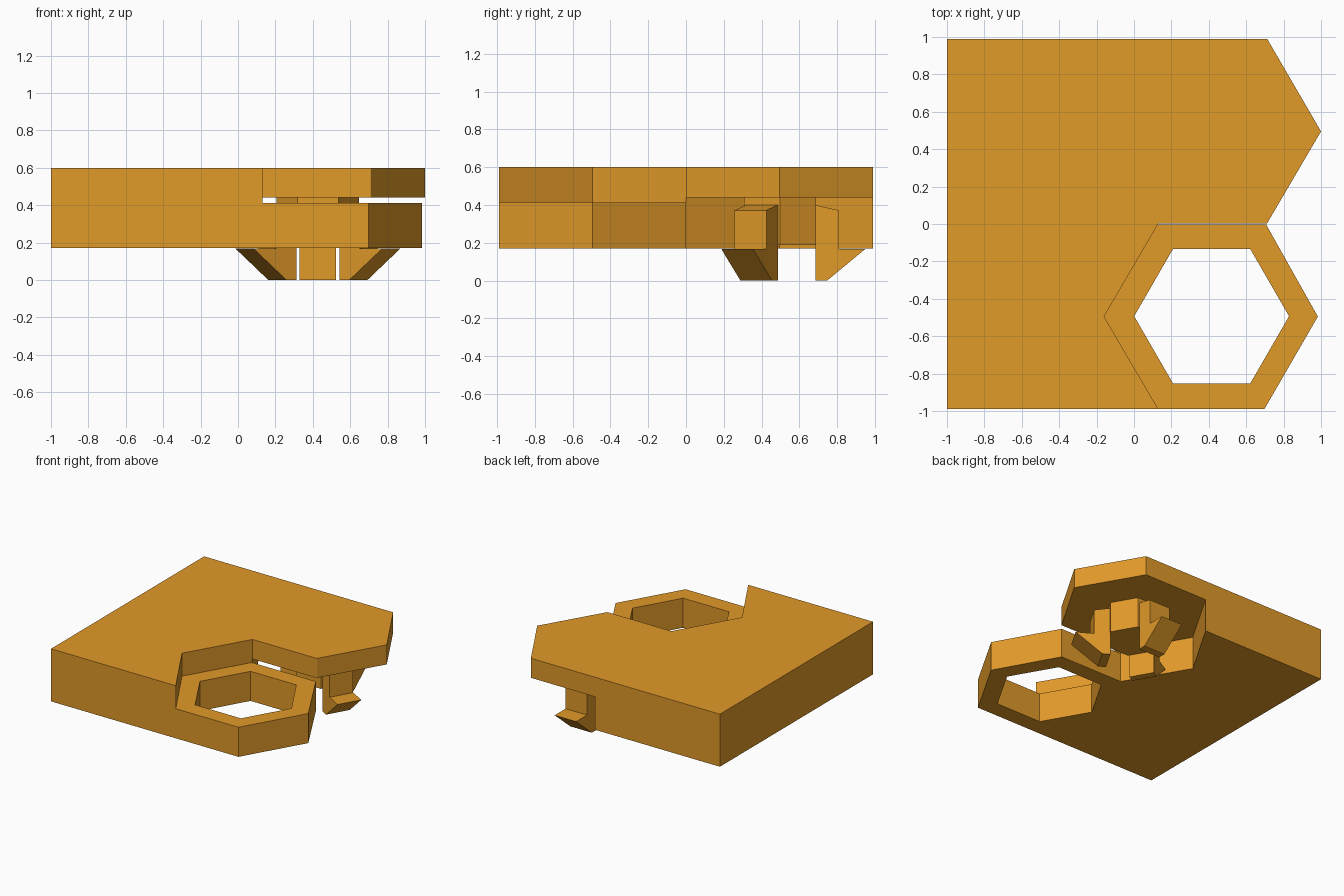
import bpy, bmesh, math
from mathutils import Matrix, Vector

if "Cube" in bpy.data.objects:
    bpy.data.objects.remove(bpy.data.objects["Cube"])

amber = bpy.data.materials.new("amber_plastic")
amber.diffuse_color = (0.745, 0.319, 0.022, 1)
amber.use_nodes = True
amber.node_tree.nodes["Principled BSDF"].inputs["Base Color"].default_value = amber.diffuse_color


def prism(name, pts, z0, z1):
    """Extrude a flat outline from z0 to z1."""
    bm = bmesh.new()
    face = bm.faces.new([bm.verts.new((x, y, z0)) for x, y in pts])
    top = bmesh.ops.extrude_face_region(bm, geom=[face])["geom"]
    bmesh.ops.translate(bm, vec=(0, 0, z1 - z0),
                        verts=[v for v in top if isinstance(v, bmesh.types.BMVert)])
    bmesh.ops.recalc_face_normals(bm, faces=bm.faces)
    me = bpy.data.meshes.new(name)
    bm.to_mesh(me)
    bm.free()
    me.materials.append(amber)
    ob = bpy.data.objects.new(name, me)
    bpy.context.collection.objects.link(ob)
    return ob


def hexagon(cx, cy, r):
    return [(cx + r * math.cos(math.radians(60 * i)),
             cy + r * math.sin(math.radians(60 * i))) for i in range(6)]


def cut(ob, cutter):
    cutter.hide_render = True
    mod = ob.modifiers.new("cut", 'BOOLEAN')
    mod.operation, mod.solver, mod.object = 'DIFFERENCE', 'EXACT', cutter
    bpy.context.view_layer.objects.active = ob
    bpy.ops.object.modifier_apply(modifier=mod.name)
    bpy.data.objects.remove(cutter)


# Main tile body with two pointed ends
body = prism("tile_body", [(-1, -.99), (.697, -.99), (.983, -.495), (.705, 0),
                           (.712, .004), (1, .495), (.712, .99), (-1, .99)], .17, .6)

# Half-hexagon recesses: one from below, one from above
recess = [(-.16, .495), (.13, -.002), (1.2, -.002), (1.2, 1.1), (.13, 1.1), (.13, .99)]
cut(body, prism("lower_recess", recess, 0, .44))
cut(body, prism("upper_recess", [(x, -y) for x, y in recess], .412, .8))

# Hexagonal socket through the lower arm
cut(body, prism("socket_hole", hexagon(.415, -.493, .414), 0, .8))

# Hexagonal hub under the upper arm
CX, CY = .427, .497
prism("clip_hub", hexagon(CX, CY, .22), .188, .441)

# Three barbed snap clips on alternate hub sides (profile: radius, height)
profile = [(.189, .4), (.312, .372), (.312, .168), (.453, .168), (.25, 0), (.189, 0)]
for i, angle in enumerate((90, 210, 330)):
    clip = prism(f"snap_clip_{i + 1}", profile, -.097, .097)
    a = math.radians(angle)
    out, up = Vector((math.cos(a), math.sin(a), 0)), Vector((0, 0, 1))
    basis = Matrix((out, up, out.cross(up))).transposed().to_4x4()
    clip.data.transform(Matrix.Translation((CX, CY, 0)) @ basis)
